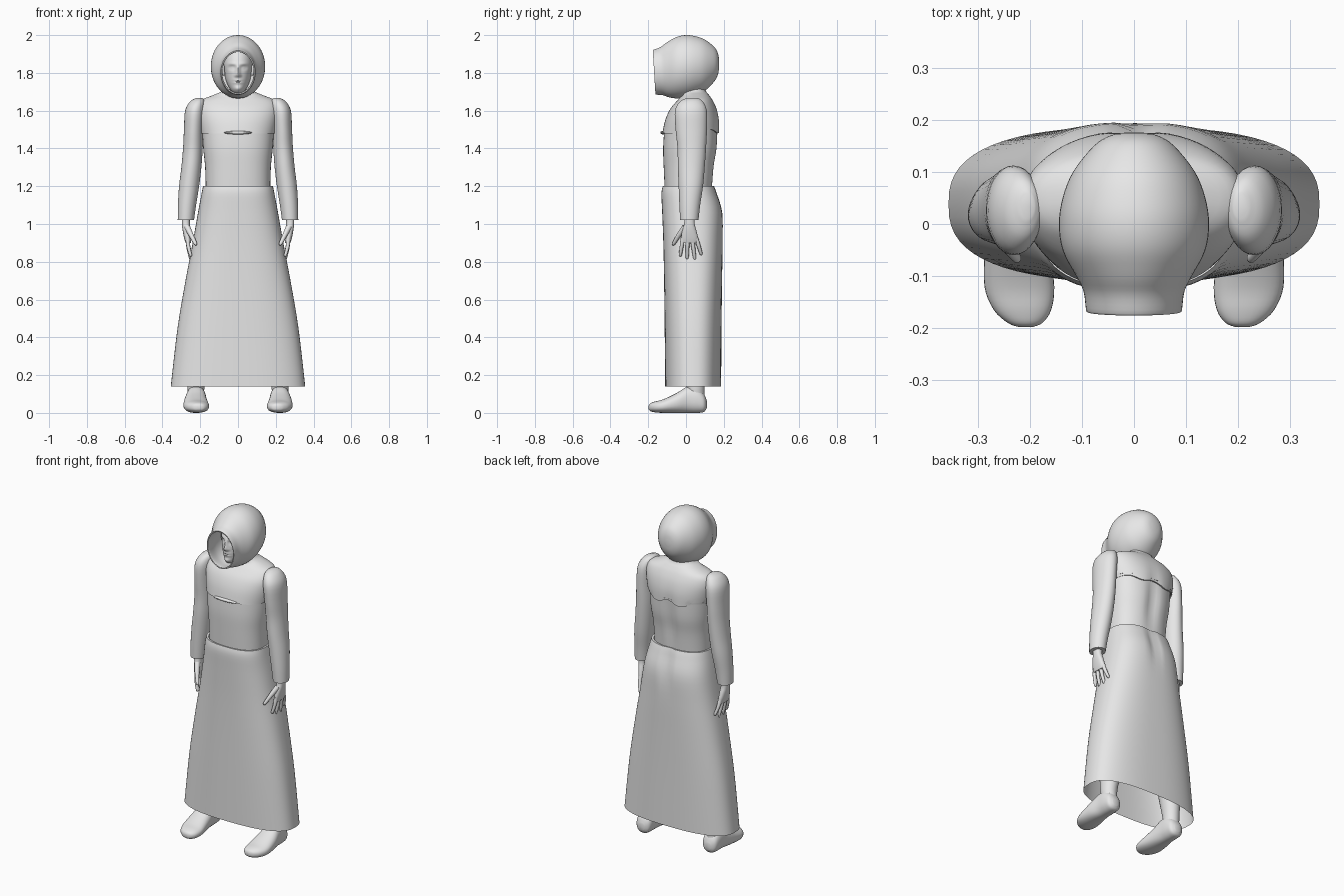
import bpy, bmesh, math
from mathutils import Vector

cloth = bpy.data.materials.new("light_grey")
cloth.diffuse_color = (0.8, 0.8, 0.8, 1)


def resample(rows, k):
    """Catmull-Rom interpolation between rows of numbers."""
    out = []
    for i in range(len(rows) - 1):
        a, b = rows[i], rows[i + 1]
        p = rows[i - 1] if i else a
        q = rows[min(i + 2, len(rows) - 1)]
        for s in range(k):
            t = s / k
            out.append([0.5 * (2 * B + (C - A) * t + (2 * A - 5 * B + 4 * C - D) * t * t
                               + (3 * B - A - 3 * C + D) * t ** 3)
                        for A, B, C, D in zip(p, a, b, q)])
    return out + [list(rows[-1])]


def loft(name, rows, axis='Z', power=2.0, n=40, k=4, lip=None, caps=(True, True),
         warp=None, mirror=False):
    """Skin over rings; row = (level, centre x, half width, low, high)."""
    rings = ([lip] if lip else []) + resample(rows, k)
    bm = bmesh.new()
    loops = []
    for lev, cx, hw, lo, hi in rings:
        loop = []
        for j in range(n):
            a = 2 * math.pi * j / n
            c, s = math.cos(a), math.sin(a)
            u = cx + hw * math.copysign(abs(c) ** (2 / power), c)
            v = (lo + hi) / 2 + (hi - lo) / 2 * math.copysign(abs(s) ** (2 / power), s)
            p = Vector((u, v, lev) if axis == 'Z' else (u, lev, v))
            loop.append(bm.verts.new(warp(p) if warp else p))
        loops.append(loop)
    for A, B in zip(loops, loops[1:]):
        for j in range(n):
            bm.faces.new((A[j], A[(j + 1) % n], B[(j + 1) % n], B[j]))
    for use, loop in zip(caps, (loops[0], loops[-1])):
        if use:
            bm.faces.new(loop)
    return finish(name, bm, mirror)


def finish(name, bm, mirror=False):
    bmesh.ops.recalc_face_normals(bm, faces=bm.faces)
    me = bpy.data.meshes.new(name)
    bm.to_mesh(me)
    bm.free()
    me.materials.append(cloth)
    ob = bpy.data.objects.new(name, me)
    bpy.context.collection.objects.link(ob)
    if mirror:
        ob.modifiers.new("mirror", 'MIRROR').use_mirror_merge = False
    bpy.ops.object.select_all(action='DESELECT')
    ob.select_set(True)
    bpy.context.view_layer.objects.active = ob
    bpy.ops.object.shade_smooth_by_angle(angle=math.radians(50))
    return ob


def finger(name, pts, r0, r1):
    """Tapered rounded tube along a path, mirrored to the other hand."""
    path = [Vector(p) for p in resample(pts, 4)]
    bm = bmesh.new()
    loops, n = [], 10
    d = (path[-1] - path[0]).normalized()
    side = d.cross(Vector((1, 0, 0))).normalized()
    up = side.cross(d)
    steps = [(p, r0 + (r1 - r0) * i / (len(path) - 1)) for i, p in enumerate(path)]
    steps += [(path[-1] + d * r1 * 0.6, r1 * 0.75), (path[-1] + d * r1, r1 * 0.2)]
    for p, r in steps:
        loops.append([bm.verts.new(p + r * (side * math.cos(2 * math.pi * j / n)
                                            + up * math.sin(2 * math.pi * j / n))) for j in range(n)])
    for A, B in zip(loops, loops[1:]):
        for j in range(n):
            bm.faces.new((A[j], A[(j + 1) % n], B[(j + 1) % n], B[j]))
    bm.faces.new(loops[0])
    bm.faces.new(loops[-1])
    finish(name, bm, True)


def bump(v, c, w):
    return math.exp(-((v - c) / w) ** 2)


# Skirt: flared open sheet with a crease below the back of the waist
def skirt_warp(p):
    if p.y > 0.03:
        p.y -= 0.022 * bump(p.x, 0.01, 0.025) * bump(p.z, 1.1, 0.11)
    return p


loft("skirt", [(1.2, 0, .185, -.123, .15), (1.16, 0, .193, -.13, .165), (1.06, 0, .212, -.126, .193),
               (.9, 0, .24, -.12, .194), (.7, 0, .278, -.116, .191), (.45, 0, .32, -.113, .188),
               (.14, 0, .356, -.11, .186)], power=2.6, n=64, lip=(1.198, 0, .172, -.112, .138),
     caps=(False, False), warp=skirt_warp)


# Bodice with a hollow along the spine
def spine_warp(p):
    if p.y > 0.03:
        p.y -= 0.016 * bump(p.x, 0, 0.035) * bump(p.z, 1.38, 0.16)
    return p


loft("bodice", [(1.17, 0, .17, -.112, .138), (1.3, 0, .174, -.118, .15), (1.4, 0, .184, -.121, .166),
                (1.5, 0, .19, -.115, .17)], power=2.4, n=64, warp=spine_warp)


# Shoulder yoke overlapping the bodice, with a wavy lower back edge
def yoke_warp(p):
    p = spine_warp(p)
    if p.z < 1.5 and p.y > 0:
        p.z += 0.012 + 0.01 * math.cos(p.x * 40)
    return p


loft("yoke", [(1.478, 0, .197, -.126, .18), (1.55, 0, .21, -.11, .177), (1.61, 0, .215, -.083, .163),
              (1.655, 0, .195, -.045, .142), (1.683, 0, .13, -.022, .122), (1.705, 0, .085, -.03, .105),
              (1.75, 0, .07, -.03, .09)], power=2.25, n=64, lip=(1.48, 0, .186, -.116, .168),
     caps=(False, True), warp=yoke_warp)

# Small pleat at the centre of the chest
loft("chest_pleat", [(-.135, 0, .05, 1.481, 1.487), (-.128, 0, .072, 1.475, 1.492),
                     (-.10, 0, .075, 1.474, 1.494)], axis='Y', n=20, k=2)

# Sleeves
loft("sleeve", [(1.668, .205, .014, .01, .06), (1.65, .214, .038, -.03, .088), (1.6, .228, .052, -.058, .11),
                (1.5, .235, .051, -.055, .111), (1.4, .239, .052, -.045, .106), (1.3, .247, .053, -.043, .099),
                (1.2, .259, .053, -.039, .09), (1.1, .27, .048, -.035, .075), (1.02, .276, .043, -.031, .066)],
     n=32, mirror=True)

# Hands
loft("palm", [(1.04, .276, .022, -.008, .046), (1.0, .276, .021, -.01, .046), (.965, .272, .021, -.02, .055),
              (.925, .267, .018, -.026, .064), (.9, .264, .014, -.024, .062)], power=2.4, n=24, mirror=True)
for i, (y0, y1, z1) in enumerate([(-.016, -.03, .835), (.008, .006, .82), (.032, .046, .817), (.053, .08, .842)]):
    finger("finger_%d" % (i + 1), [(.266, y0, .925), (.263, (y0 + y1) / 2, (.91 + z1) / 2 + .01),
                                   (.251, y1, z1)], .0125, .008)
finger("thumb", [(.27, -.004, .985), (.25, -.035, .945), (.225, -.066, .895)], .017, .009)

# Legs and feet
loft("leg", [(.05, .222, .043, .01, .1), (.1, .222, .043, .005, .098), (.15, .222, .046, 0, .1),
             (.3, .208, .056, -.02, .118), (.5, .185, .06, -.03, .11), (.8, .14, .08, -.06, .12)],
     n=28, mirror=True)
loft("foot", [(-.198, .208, .012, .02, .038), (-.19, .209, .033, .01, .05), (-.165, .214, .055, .003, .06),
              (-.12, .22, .067, 0, .072), (-.05, .224, .062, 0, .105), (.01, .222, .053, 0, .14),
              (.06, .222, .05, 0, .135), (.095, .222, .042, .005, .1), (.11, .222, .018, .025, .065)],
     axis='Y', power=2.3, n=32, mirror=True)


# Hood: outer shell turning inward at the face opening, rim leaning back at the chin
def hood_warp(p):
    if p.y < -0.08:
        p.y += 0.06 * (1.92 - p.z) * min(1, (-0.08 - p.y) / 0.06)
    return p


loft("hood", [(.176, 0, .012, 1.835, 1.86), (.17, 0, .045, 1.795, 1.9), (.15, 0, .077, 1.755, 1.937),
              (.1, 0, .117, 1.705, 1.976), (.05, 0, .137, 1.682, 1.994), (0, 0, .144, 1.668, 2.0),
              (-.05, 0, .137, 1.665, 1.99), (-.1, 0, .112, 1.672, 1.962), (-.135, 0, .097, 1.682, 1.936),
              (-.172, 0, .092, 1.685, 1.922), (-.174, 0, .088, 1.69, 1.916), (-.166, 0, .083, 1.695, 1.91),
              (-.1, 0, .092, 1.69, 1.92), (-.02, 0, .1, 1.7, 1.94)],
     axis='Y', n=56, warp=hood_warp)


# Face: egg-shaped head with sculpted features
def face_warp(p):
    if p.y < 0.0:
        w = min(1, -p.y / 0.05)
        ax, z = abs(p.x), p.z
        d = 0.020 * bump(ax, 0, .011) * bump(z, 1.793, .015)           # nose tip
        d += 0.011 * bump(ax, 0, .010) * bump(z, 1.82, .022)           # nose bridge
        d += 0.006 * bump(ax, .012, .008) * bump(z, 1.786, .008)       # nostrils
        d -= 0.013 * bump(ax, .031, .017) * bump(z, 1.828, .011)       # eye sockets
        d += 0.008 * bump(ax, .031, .011) * bump(z, 1.827, .006)       # eyelids
        d += 0.005 * bump(ax, .03, .025) * bump(z, 1.848, .009)        # brows
        d += 0.008 * bump(ax, 0, .024) * bump(z, 1.755, .014)          # lips
        d -= 0.007 * bump(ax, 0, .022) * bump(z, 1.755, .0035)         # mouth line
        d += 0.009 * bump(ax, 0, .022) * bump(z, 1.717, .014)          # chin
        p.y -= d * w
    return p


loft("face", [(1.692, 0, .012, -.085, -.03), (1.7, 0, .03, -.098, .02), (1.72, 0, .046, -.106, .05),
              (1.755, 0, .062, -.11, .08), (1.8, 0, .072, -.112, .1), (1.85, 0, .077, -.11, .11),
              (1.9, 0, .07, -.09, .1), (1.935, 0, .045, -.055, .07), (1.945, 0, .015, -.02, .03)],
     n=96, k=8, warp=face_warp)

# Ears
loft("ear", [(1.845, .078, .006, -.035, -.015), (1.835, .08, .009, -.045, -.01), (1.81, .079, .009, -.045, -.015),
             (1.785, .074, .005, -.042, -.025)], n=14, k=3, mirror=True)
